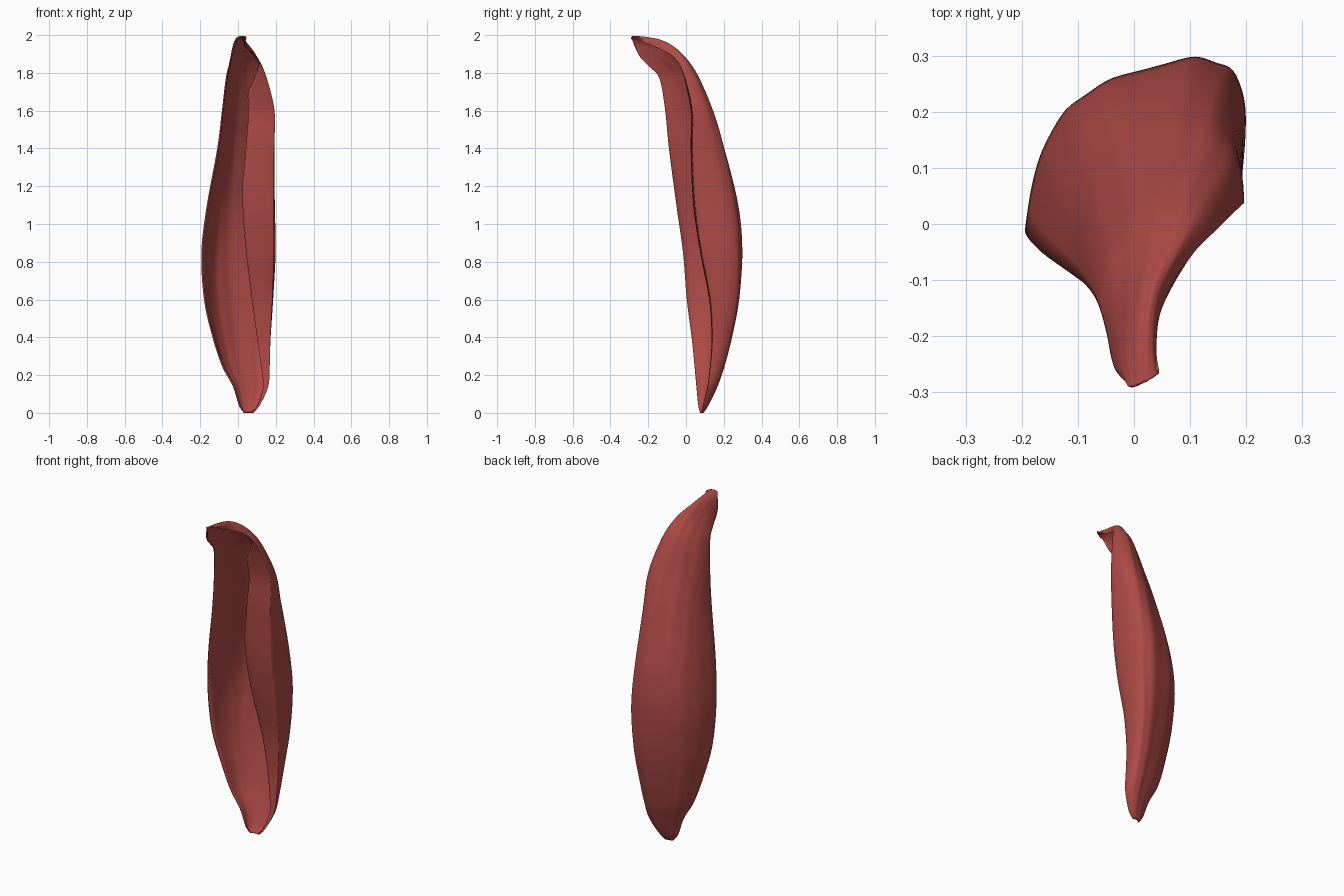
import bpy
import bmesh
import math
from mathutils import Vector

cube = bpy.data.objects.get("Cube")
if cube:
    bpy.data.objects.remove(cube, do_unlink=True)

# One flat red-brown colour for the whole husk
red = bpy.data.materials.new("dusty_red")
red.use_nodes = True
colour = (0.42, 0.068, 0.06, 1)
red.diffuse_color = colour
red.node_tree.nodes["Principled BSDF"].inputs["Base Color"].default_value = colour

# Each station: height, rim drop, boxiness power,
# right rim x y, spine x y, left rim x y
STATIONS = [
    (0, 0, 0.8, 0.03, 0.075, 0.055, 0.09, 0.08, 0.085),
    (0.04, 0, 0.8, 0.005, 0.065, 0.055, 0.115, 0.115, 0.09),
    (0.14, 0, 0.75, -0.025, 0.055, 0.055, 0.155, 0.16, 0.115),
    (0.25, 0, 0.7, -0.085, 0.045, 0.035, 0.187, 0.168, 0.13),
    (0.4, 0, 0.7, -0.135, 0.03, 0.025, 0.222, 0.172, 0.14),
    (0.6, 0, 0.67, -0.18, 0.005, 0.02, 0.258, 0.182, 0.13),
    (0.85, 0, 0.65, -0.194, -0.015, 0.03, 0.28, 0.19, 0.085),
    (1.1, 0, 0.68, -0.165, -0.05, 0.035, 0.26, 0.19, 0.05),
    (1.4, 0, 0.75, -0.11, -0.09, 0.045, 0.185, 0.192, 0.035),
    (1.6, 0, 0.87, -0.085, -0.11, 0.05, 0.12, 0.193, 0.035),
    (1.8, 0.03, 1, -0.065, -0.14, 0.04, 0.035, 0.147, -0.01),
    (1.91, 0.08, 1, -0.05, -0.19, 0.025, -0.06, 0.1, -0.06),
    (1.965, 0.085, 0.95, -0.04, -0.24, 0.01, -0.14, 0.05, -0.15),
    (1.985, 0.06, 0.9, -0.03, -0.265, 0.005, -0.22, 0.04, -0.22),
    (1.995, 0.02, 0.9, -0.01, -0.285, 0.01, -0.285, 0.045, -0.265),
]


def blend(a, b, c, d, t):
    """Smooth curve between b and c."""
    return 0.5 * (2 * b + (c - a) * t + (2 * a - 5 * b + 4 * c - d) * t * t
                  + (3 * b - a - 3 * c + d) * t ** 3)


def station_at(u):
    last = len(STATIONS) - 1
    i = min(int(u), last - 1)
    picks = [STATIONS[max(0, min(last, i + k))] for k in (-1, 0, 1, 2)]
    return [blend(*values, u - i) for values in zip(*picks)]


def section_point(station, s):
    """Point across the shell, s running 0 to 1 from left rim to right rim."""
    z, drop, power, rx, ry, bx, by, lx, ly = station
    right = Vector((rx, ry, z - drop))
    back = Vector((bx, by, z))
    left = Vector((lx, ly, z - drop * 0.4))
    middle = (left + right) / 2
    angle = math.pi * s
    across, depth = math.cos(angle), math.sin(angle)
    across = math.copysign(abs(across) ** power, across)
    depth = max(depth, 0) ** power
    point = middle + (left - middle) * across + (back - middle) * depth
    # Faint lengthwise ribs that fade at the rims and ends
    fade = depth * (right - left).length
    rib = math.sin(s * 40 - z * 3) + 0.6 * math.sin(s * 23 + z * 4)
    return point + (back - middle).normalized() * rib * fade * 0.006


def lip_point(station, t):
    """Point on the left rim's inward fold, t from the rim to its free edge."""
    z, lx, rx = station[0], station[7], station[3]
    fold = 0.1 + 0.4 * min(1, z / 1.2)
    width = (lx - rx) * fold * max(0.02, min(1, (1.9 - z) / 0.2))
    angle = t * math.pi / 2
    return section_point(station, 0) + Vector(
        (-width * (1 - math.cos(angle)), -0.07 * width * math.sin(angle), 0))


# Lofted, open-fronted shell with the left rim folded over
ROWS, COLUMNS, LIP = 112, 48, 10
bm = bmesh.new()
grid = []
for r in range(ROWS + 1):
    station = station_at((len(STATIONS) - 1) * r / ROWS)
    points = [lip_point(station, 1 - c / LIP) for c in range(LIP)]
    points += [section_point(station, c / COLUMNS) for c in range(COLUMNS + 1)]
    grid.append([bm.verts.new(p) for p in points])
for low, high in zip(grid, grid[1:]):
    for c in range(len(low) - 1):
        bm.faces.new((low[c], low[c + 1], high[c + 1], high[c]))

mesh = bpy.data.meshes.new("curved_husk")
bm.to_mesh(mesh)
bm.free()
mesh.materials.append(red)
husk = bpy.data.objects.new("curved_husk", mesh)
bpy.context.collection.objects.link(husk)

# Thin wall grown inward
wall = husk.modifiers.new("wall", "SOLIDIFY")
wall.thickness = 0.008
wall.offset = -1

bpy.context.view_layer.objects.active = husk
husk.select_set(True)
bpy.ops.object.shade_smooth_by_angle(angle=math.radians(60))
